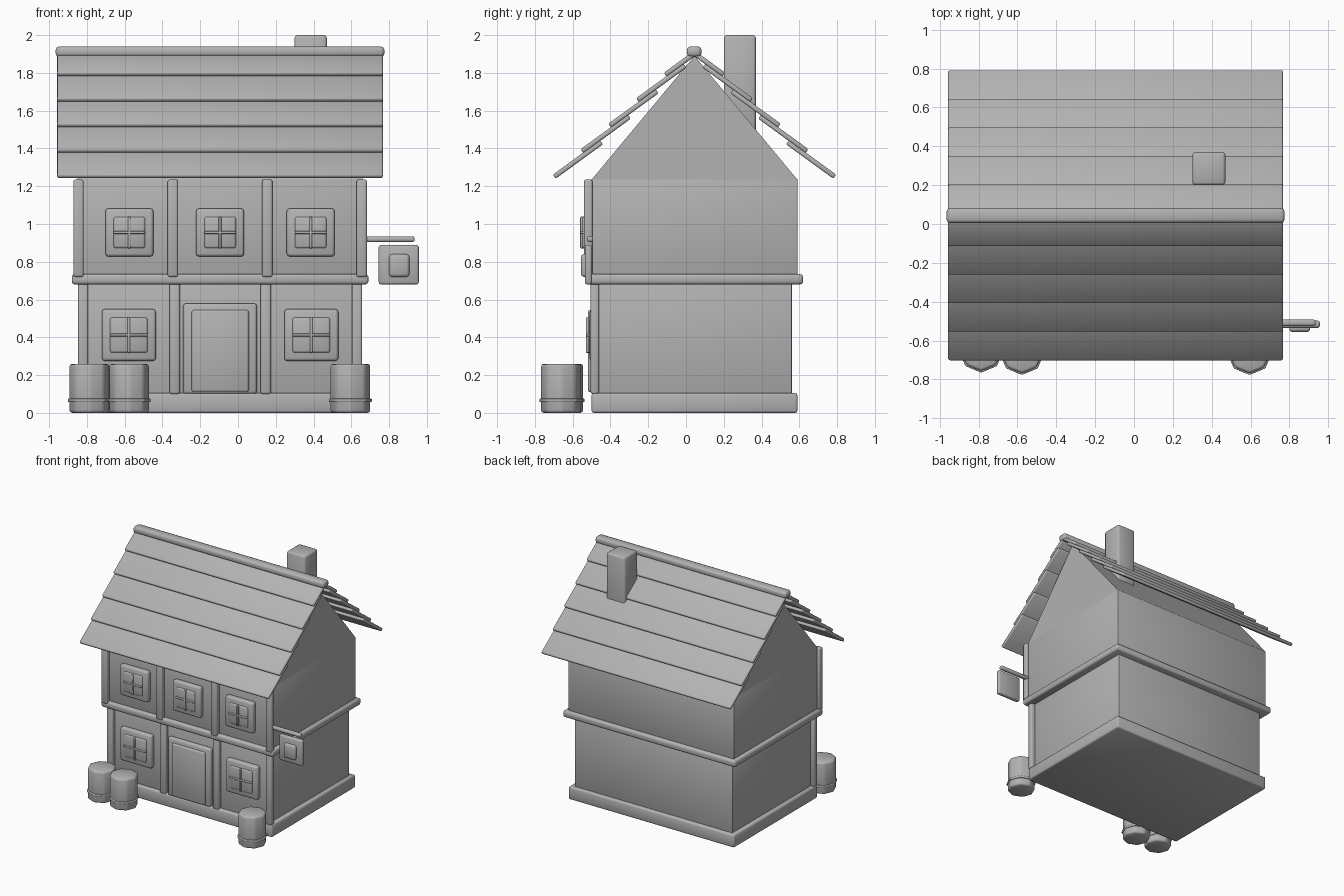
import bpy, math
from mathutils import Vector

if "Cube" in bpy.data.objects:
    bpy.data.objects.remove(bpy.data.objects["Cube"], do_unlink=True)

grey = bpy.data.materials.new("plain grey")
grey.use_nodes = True
COLOUR = (0.45, 0.45, 0.45, 1)
grey.diffuse_color = COLOUR
grey.node_tree.nodes["Principled BSDF"].inputs["Base Color"].default_value = COLOUR

CX, CY = -0.095, 0.045  # centre of the house


def finish(ob, name, bevel=0, smooth=True):
    ob.name = name
    ob.data.materials.append(grey)
    if bevel:
        mod = ob.modifiers.new("soft_edges", 'BEVEL')
        mod.width, mod.segments = bevel, 2
    if smooth:
        for p in ob.data.polygons:
            p.use_smooth = True
    return ob


def box(name, x, y, z, bevel=0.01):
    """Rounded box from its (low, high) range on each axis."""
    bpy.ops.mesh.primitive_cube_add(size=1, location=[sum(r) / 2 for r in (x, y, z)])
    ob = bpy.context.object
    size = [r[1] - r[0] for r in (x, y, z)]
    for v in ob.data.vertices:
        v.co = Vector(c * s for c, s in zip(v.co, size))
    return finish(ob, name, bevel)


def storey(name, hx, hy, z, bevel):
    return box(name, (CX - hx, CX + hx), (CY - hy, CY + hy), z, bevel)


def prism(name, profile, x0, x1, bevel=0):
    """Profile in y and z, extruded along x."""
    n = len(profile)
    verts = [(x, y, z) for x in (x0, x1) for y, z in profile]
    faces = [tuple(reversed(range(n))), tuple(range(n, 2 * n))]
    faces += [(i, (i + 1) % n, n + (i + 1) % n, n + i) for i in range(n)]
    me = bpy.data.meshes.new(name)
    me.from_pydata(verts, [], faces)
    ob = bpy.data.objects.new(name, me)
    bpy.context.collection.objects.link(ob)
    return finish(ob, name, bevel, bevel > 0)


# Stacked storeys
storey("foundation", 0.755, 0.545, (0, 0.105), 0.012)
storey("ground_floor_walls", 0.72, 0.515, (0.1, 0.69), 0.005)
storey("floor_band", 0.785, 0.575, (0.68, 0.735), 0.015)
storey("upper_floor_walls", 0.755, 0.545, (0.72, 1.24), 0.005)
prism("gable", [(CY - 0.545, 1.235), (CY + 0.545, 1.235), (CY, 1.89)], CX - 0.755, CX + 0.755)

# Timber posts on the front
for x in (-0.82, -0.335, 0.147, 0.63):
    box("ground_post", (x - 0.027, x + 0.027), (-0.505, -0.46), (0.1, 0.69))
for x in (-0.845, -0.345, 0.155, 0.655):
    box("upper_post", (x - 0.027, x + 0.027), (-0.54, -0.495), (0.72, 1.235))


# Windows: frame, pane and glazing bars
def window(x, z, w, h, wall):
    def plate(part, dx, dz, depth, bevel):
        box(part, (x - dx, x + dx), (wall - depth, wall + 0.01), (z - dz, z + dz), bevel)
    plate("window_frame", w, h, 0.04, 0.015)
    plate("window_pane", w - 0.043, h - 0.043, 0.05, 0.012)
    plate("window_upright", 0.007, h - 0.043, 0.06, 0.005)
    plate("window_crossbar", w - 0.043, 0.007, 0.06, 0.005)


for x in (-0.575, -0.095, 0.385):
    window(x, 0.955, 0.127, 0.127, -0.5)
for x in (-0.578, 0.388):
    window(x, 0.412, 0.143, 0.137, -0.47)

# Door
box("door_frame", (-0.29, 0.1), (-0.505, -0.46), (0.1, 0.58), 0.015)
box("door_panel", (-0.245, 0.057), (-0.52, -0.46), (0.11, 0.545), 0.012)

# Overlapping roof boards, mirrored about the ridge
for i in range(5):
    low = Vector((0.735 - 0.147 * i, 1.24 + 0.135 * i))
    angle = math.radians(36)
    along = Vector((-math.cos(angle), math.sin(angle)))
    up = Vector((math.sin(angle), math.cos(angle))) * 0.026
    length = 0.31 if i < 4 else 0.18
    corners = [low, low + up, low + up + along * length, low + along * length]
    for side, name in ((-1, "front_roof_board"), (1, "back_roof_board")):
        pts = [(CY + side * p.x, p.y) for p in corners]
        if side < 0:
            pts.reverse()
        prism(name, pts, -0.957, 0.767, 0.009)

box("roof_ridge", (-0.965, 0.775), (0.005, 0.082), (1.885, 1.94), 0.018)
box("chimney", (0.3, 0.47), (0.2, 0.37), (1.4, 2), 0.015)

# Hanging sign
box("sign_arm", (0.65, 0.935), (-0.525, -0.492), (0.905, 0.935), 0.01)
box("sign_board", (0.745, 0.957), (-0.535, -0.497), (0.68, 0.89), 0.012)
box("sign_boss", (0.8, 0.907), (-0.556, -0.51), (0.72, 0.84), 0.015)


# Eight-sided barrels with a hoop
def barrel(x, y):
    for name, r, z, h, bevel in (("barrel", 0.108, 0.13, 0.26, 0.015),
                                 ("barrel_hoop", 0.115, 0.066, 0.018, 0.005)):
        bpy.ops.mesh.primitive_cylinder_add(vertices=8, radius=r, depth=h, location=(x, y, z))
        finish(bpy.context.object, name, bevel)


for x, y in ((-0.787, -0.65), (-0.577, -0.662), (0.595, -0.662)):
    barrel(x, y)
